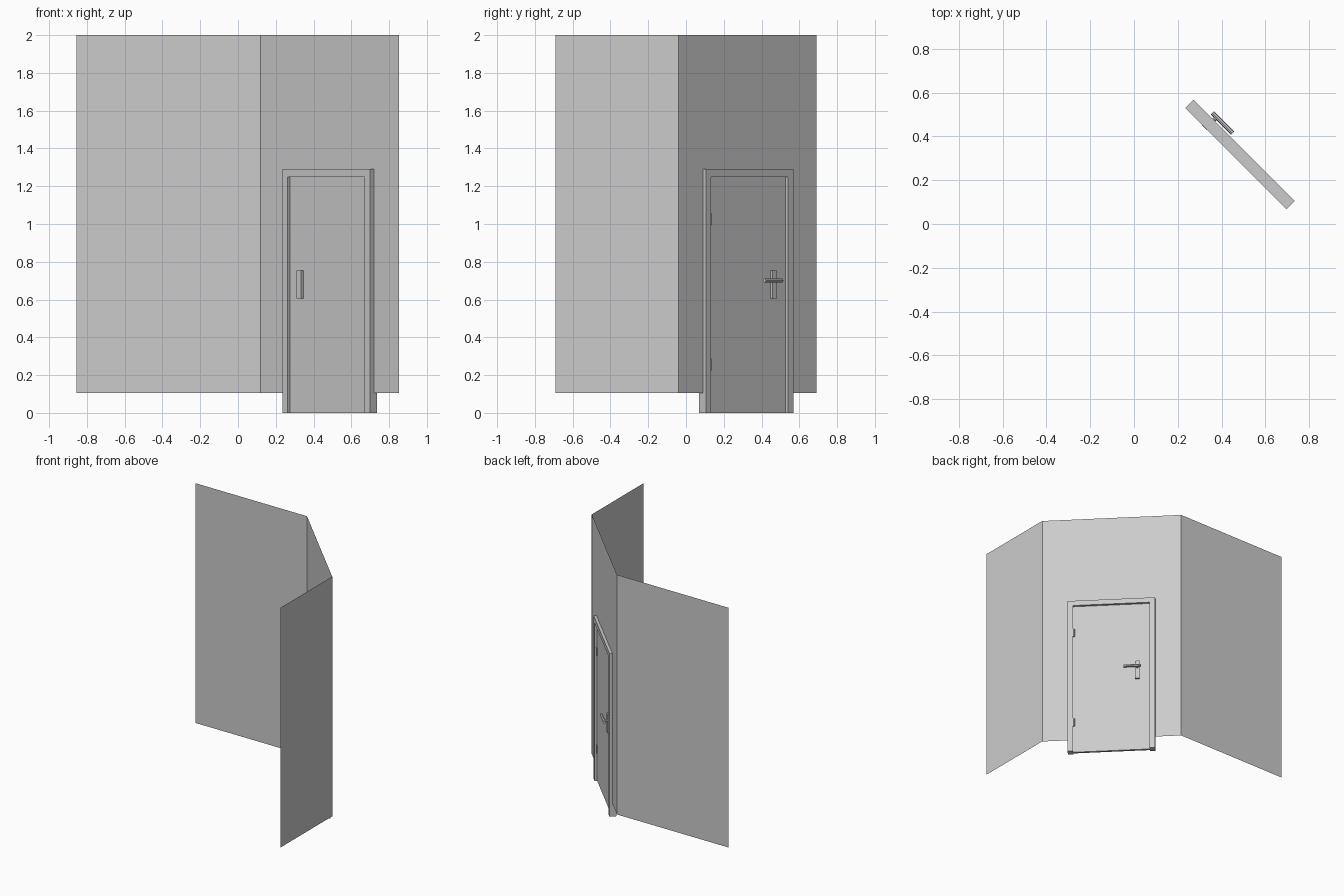
import bpy, bmesh
from math import radians
from mathutils import Matrix, Vector

if "Cube" in bpy.data.objects:
    bpy.data.objects.remove(bpy.data.objects["Cube"])

# door wall space: x runs along the diagonal wall, y is its outward normal
DIAG = Matrix.Rotation(radians(-45), 4, 'Z')
WALL_Y = 0.573


def finish(name, bm, matrix=DIAG):
    bm.transform(matrix)
    me = bpy.data.meshes.new(name)
    bm.to_mesh(me)
    bm.free()
    ob = bpy.data.objects.new(name, me)
    bpy.context.collection.objects.link(ob)
    return ob


def box(name, x, y, z):
    bm = bmesh.new()
    bmesh.ops.create_cube(bm, size=1)
    for v in bm.verts:
        v.co = Vector(((x[0] + x[1]) / 2 + v.co.x * (x[1] - x[0]),
                       (y[0] + y[1]) / 2 + v.co.y * (y[1] - y[0]),
                       (z[0] + z[1]) / 2 + v.co.z * (z[1] - z[0])))
    return finish(name, bm)


def rod(name, a, b, radius, sides=8):
    a, b = Vector(a), Vector(b)
    bm = bmesh.new()
    bmesh.ops.create_cone(bm, cap_ends=True, segments=sides, radius1=radius,
                          radius2=radius, depth=(b - a).length)
    turn = (b - a).to_track_quat('Z', 'Y').to_matrix().to_4x4()
    bm.transform(Matrix.Translation((a + b) / 2) @ turn)
    return finish(name, bm)


def arch(x0, x1, bottom, hx0, hx1, htop, top):
    """Outline of a panel with a doorway cut from its lower edge."""
    return [(x0, bottom), (hx0, bottom), (hx0, htop), (hx1, htop),
            (hx1, bottom), (x1, bottom), (x1, top), (x0, top)]


def panel(name, outline, y0, y1=None):
    bm = bmesh.new()
    face = bm.faces.new([bm.verts.new((x, y0, z)) for x, z in outline])
    if y1 is not None:
        ext = bmesh.ops.extrude_face_region(bm, geom=[face], use_keep_orig=True)
        for v in ext['geom']:
            if isinstance(v, bmesh.types.BMVert):
                v.co.y = y1
        bmesh.ops.recalc_face_normals(bm, faces=bm.faces)
    return finish(name, bm)


def plain_wall(name, a, b):
    bm = bmesh.new()
    bm.faces.new([bm.verts.new(p) for p in
                  ((*a, 0.105), (*b, 0.105), (*b, 2), (*a, 2))])
    finish(name, bm, Matrix.Identity(4))


# thin walls
plain_wall("left_wall", (-0.855, 0.69), (0.12, 0.69))
plain_wall("right_wall", (0.855, -0.04), (0.855, -0.69))
panel("door_wall", arch(-0.403, 0.633, 0.105, -0.208, 0.445, 1.289, 2), WALL_Y)

# door frame and leaf
panel("door_frame", arch(-0.209, 0.4455, 0, -0.169, 0.4055, 1.25, 1.29), 0.541, 0.594)
box("door_leaf", (-0.169, 0.4055), (0.557, 0.575), (0, 1.25))

# handle plates
box("inner_handle_plate", (-0.100, -0.067), (0.538, 0.557), (0.605, 0.755))
box("outer_handle_plate", (-0.092, -0.059), (0.575, 0.588), (0.605, 0.755))

# lever handle
rod("handle_shaft", (-0.078, 0.58, 0.701), (-0.078, 0.612, 0.701), 0.009)
rod("handle_lever", (-0.106, 0.612, 0.701), (0.025, 0.612, 0.701), 0.011)

# hinges
for i, z in enumerate((0.255, 1.025)):
    rod(f"hinge_{i + 1}", (0.399, 0.579, z - 0.033), (0.399, 0.579, z + 0.033), 0.007)
